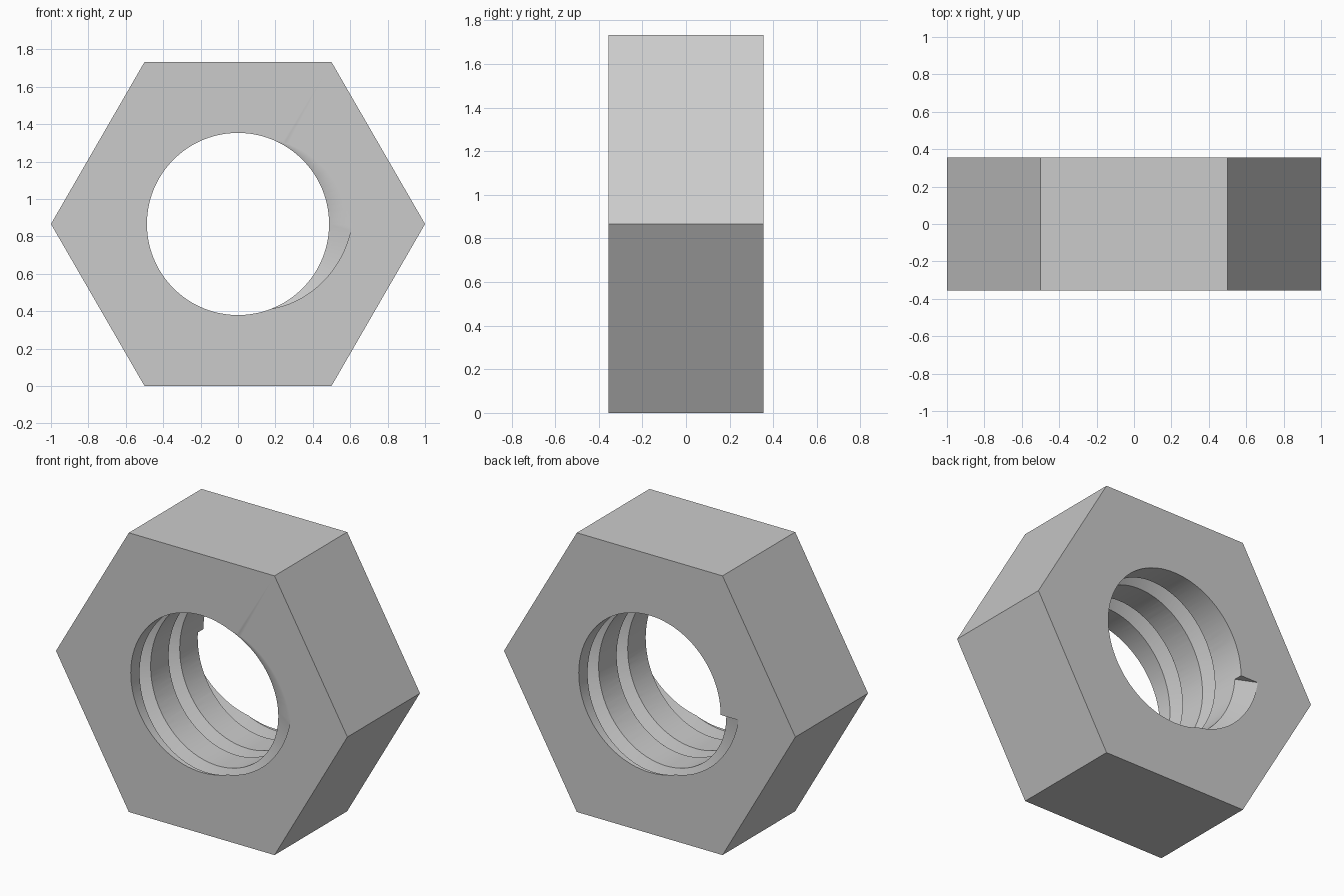
import bpy, bmesh
from math import cos, sin, pi, sqrt

cube = bpy.data.objects.get("Cube")
if cube:
    bpy.data.objects.remove(cube, do_unlink=True)

HALF = 0.356            # half the nut thickness
MID = sqrt(3) / 2       # height of the bore axis
BORE, ROOT = 0.487, 0.61
PITCH = HALF * 2 / 2.5
FLANK = 0.054           # axial width of one thread flank at the bore
SEG = 96


def polar(r, angle, y):
    return (r * cos(angle), y, MID + r * sin(angle))


def loft(name, rings):
    """Skin a row of closed rings and cap both ends."""
    bm = bmesh.new()
    rows = [[bm.verts.new(p) for p in ring] for ring in rings]
    for a, b in zip(rows, rows[1:]):
        for i in range(len(a)):
            j = (i + 1) % len(a)
            bm.faces.new((a[i], a[j], b[j], b[i]))
    bm.faces.new(rows[0])
    bm.faces.new(rows[-1])
    bmesh.ops.recalc_face_normals(bm, faces=bm.faces)
    mesh = bpy.data.meshes.new(name)
    bm.to_mesh(mesh)
    bm.free()
    obj = bpy.data.objects.new(name, mesh)
    bpy.context.collection.objects.link(obj)
    return obj


def prism(name, sides, radius, half):
    return loft(name, [[polar(radius, 2 * pi * i / sides, y) for i in range(sides)]
                       for y in (-half, half)])


# Hexagonal body
nut = prism("hex_nut", 6, 1, HALF)

# Bore cutter
bore = prism("bore_cutter", SEG, BORE, HALF * 2)

# Right-handed V groove: runs out through the front, stops square at the back
inner = BORE - 0.04
width = FLANK * (ROOT - inner) / (ROOT - BORE)
rings = []
for i in range(-SEG // 3, SEG * 5 // 2 + 1):
    angle = -2 * pi * i / SEG
    y = -HALF + PITCH * i / SEG
    rings.append([polar(inner, angle, y - width), polar(ROOT, angle, y),
                  polar(inner, angle, y + width)])
groove = loft("thread_cutter", rings)

# Cut the bore and the thread, then drop the cutters
bpy.ops.object.select_all(action="DESELECT")
bpy.context.view_layer.objects.active = nut
nut.select_set(True)
for cutter in (bore, groove):
    cutter.hide_render = True
    mod = nut.modifiers.new(cutter.name, "BOOLEAN")
    mod.operation = "DIFFERENCE"
    mod.solver = "EXACT"
    mod.object = cutter
    bpy.ops.object.modifier_apply(modifier=mod.name)
    bpy.data.objects.remove(cutter, do_unlink=True)

# Steel grey finish
steel = bpy.data.materials.new("steel_grey")
steel.use_nodes = True
colour = (0.6, 0.6, 0.6, 1)
steel.diffuse_color = colour
steel.node_tree.nodes["Principled BSDF"].inputs["Base Color"].default_value = colour
nut.data.materials.clear()
nut.data.materials.append(steel)

# Smooth bore with crisp thread edges and flat outer faces
bpy.ops.object.shade_smooth_by_angle(angle=pi / 6)
weighted = nut.modifiers.new("flat_faces", "WEIGHTED_NORMAL")
weighted.keep_sharp = True
